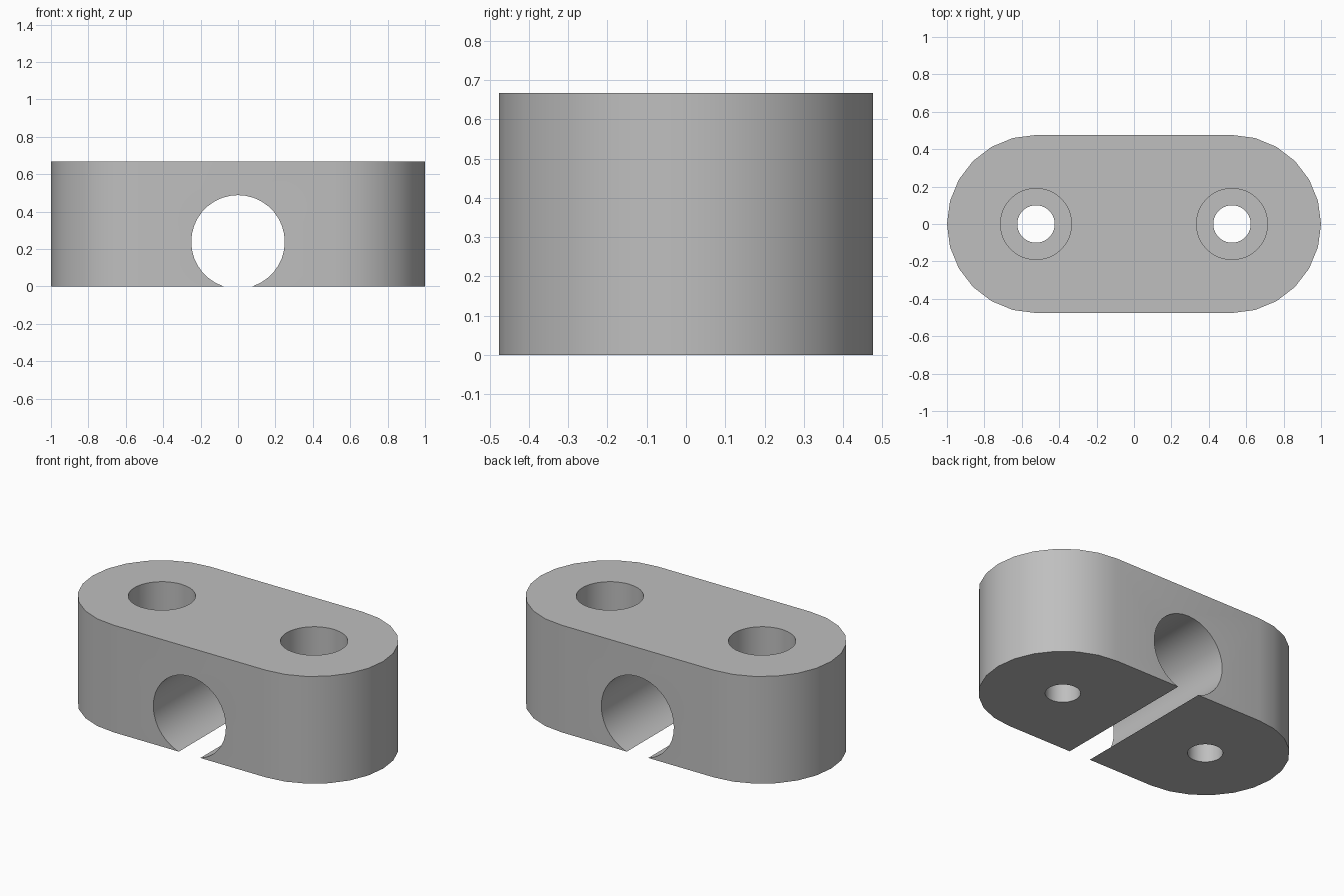
import bpy, bmesh, math
from math import pi, sin, cos

cube = bpy.data.objects.get("Cube")
if cube:
    bpy.data.objects.remove(cube, do_unlink=True)

HEIGHT, END_RADIUS, HOLE_X = 0.667, 0.476, 0.524
HEAD_DEPTH = 0.2

grey = bpy.data.materials.new("plain grey")
grey.use_nodes = True
colour = (0.52, 0.52, 0.52, 1)
grey.diffuse_color = colour
grey.node_tree.nodes["Principled BSDF"].inputs["Base Color"].default_value = colour


def cutter(name, radius, depth, sides, location, rotation=(0, 0, 0)):
    bpy.ops.mesh.primitive_cylinder_add(
        vertices=sides, radius=radius, depth=depth, location=location, rotation=rotation)
    ob = bpy.context.object
    ob.name = name
    ob.hide_render = True
    ob.data.materials.append(grey)
    return ob


# Body: stadium outline extruded upward
bm = bmesh.new()
outline = []
for side, start in ((1, -pi / 2), (-1, pi / 2)):
    for i in range(13):
        a = start + i * pi / 12
        outline.append(bm.verts.new((side * HOLE_X + END_RADIUS * cos(a), END_RADIUS * sin(a), 0)))
base = bm.faces.new(outline)
top = bmesh.ops.extrude_face_region(bm, geom=[base])["geom"]
bmesh.ops.translate(bm, vec=(0, 0, HEIGHT), verts=[v for v in top if isinstance(v, bmesh.types.BMVert)])
bmesh.ops.recalc_face_normals(bm, faces=bm.faces)
mesh = bpy.data.meshes.new("clamp_block")
bm.to_mesh(mesh)
bm.free()
mesh.materials.append(grey)
block = bpy.data.objects.new("clamp_block", mesh)
bpy.context.collection.objects.link(block)

# Cross bore open at the bottom, plus two counterbored screw holes
cutters = [cutter("bore_cutter", 0.25, 1.4, 36, (0, 0, 0.238), (pi / 2, 0, 0))]
for x in (-HOLE_X, HOLE_X):
    cutters.append(cutter("screw_cutter", 0.1, 2, 40, (x, 0, HEIGHT / 2)))
    cutters.append(cutter("head_cutter", 0.19, 2 * HEAD_DEPTH, 48, (x, 0, HEIGHT)))

bpy.ops.object.select_all(action="DESELECT")
bpy.context.view_layer.objects.active = block
block.select_set(True)
for c in cutters:
    mod = block.modifiers.new("cut", "BOOLEAN")
    mod.operation = "DIFFERENCE"
    mod.solver = "EXACT"
    mod.object = c
    bpy.ops.object.modifier_apply(modifier=mod.name)
for c in cutters:
    bpy.data.objects.remove(c, do_unlink=True)

bpy.ops.object.shade_smooth_by_angle(angle=math.radians(30))
